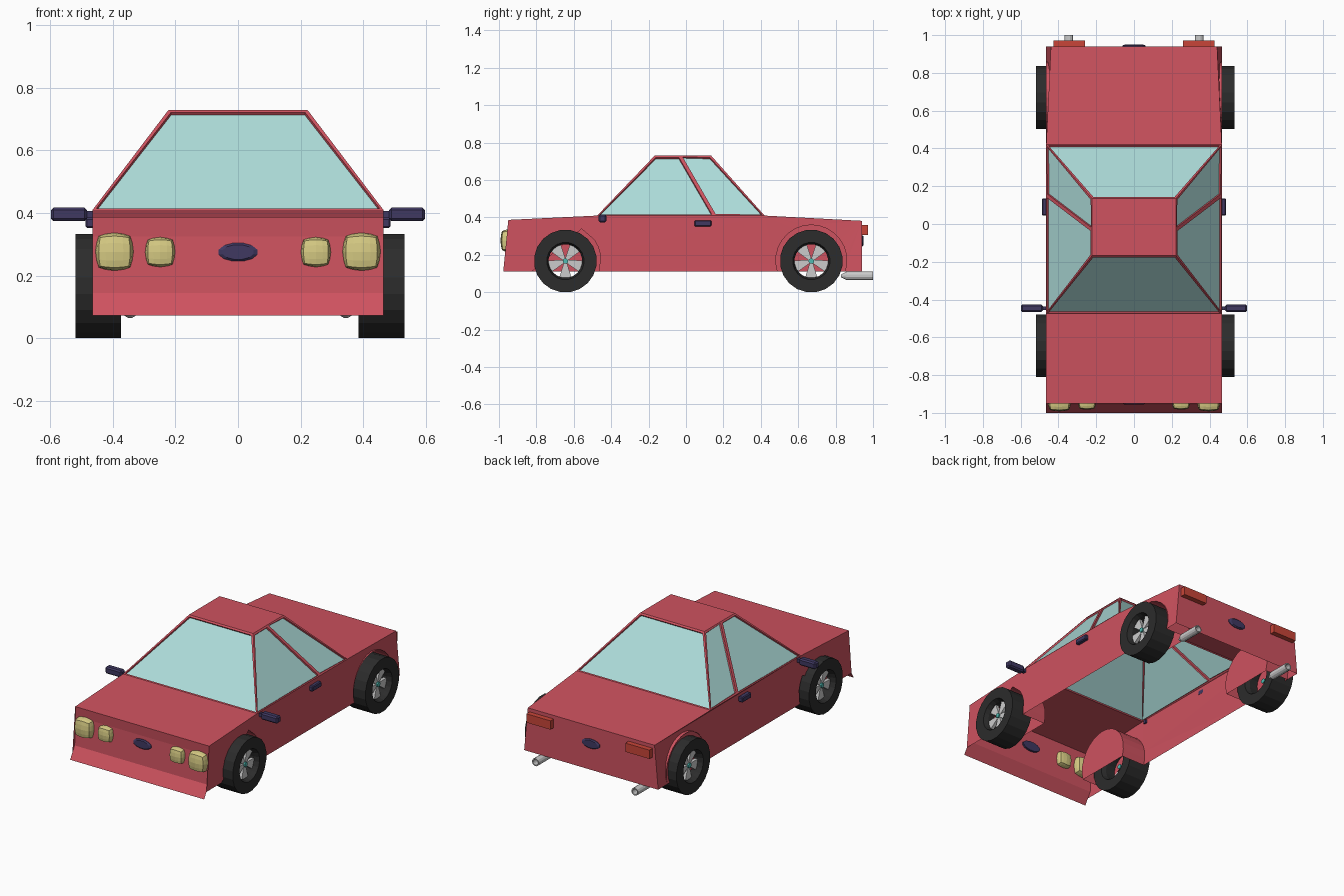
import bpy, bmesh
from math import sin, cos, pi, radians
from mathutils import Vector, Matrix

if "Cube" in bpy.data.objects:
    bpy.data.objects.remove(bpy.data.objects["Cube"])


def mat(name, rgb):
    m = bpy.data.materials.new(name)
    m.diffuse_color = (*rgb, 1)
    m.use_nodes = True
    m.node_tree.nodes["Principled BSDF"].inputs["Base Color"].default_value = m.diffuse_color
    return m


RED = mat("red_paint", (0.62, 0.085, 0.115))
GLASS = mat("glass", (0.42, 0.72, 0.70))
RUBBER = mat("rubber", (0.025, 0.025, 0.025))
LAMP = mat("lamp", (0.68, 0.60, 0.23))
DARK = mat("dark_trim", (0.05, 0.04, 0.12))
TAIL = mat("tail_red", (0.58, 0.06, 0.04))
TEAL = mat("hub_teal", (0.08, 0.5, 0.45))


def finish(bm, name, *mats, normals=True):
    if normals:
        bmesh.ops.recalc_face_normals(bm, faces=bm.faces[:])
    me = bpy.data.meshes.new(name)
    bm.to_mesh(me)
    bm.free()
    for m in mats:
        me.materials.append(m)
    ob = bpy.data.objects.new(name, me)
    bpy.context.collection.objects.link(ob)
    return ob


def face(bm, pts):
    return bm.faces.new([bm.verts.new(p) for p in pts])


def box(name, lo, hi, m, bevel=0):
    bm = bmesh.new()
    lo, hi = Vector(lo), Vector(hi)
    size = hi - lo
    bmesh.ops.create_cube(bm, size=1, matrix=Matrix.Translation((lo + hi) / 2)
                          @ Matrix.Diagonal((abs(size.x), abs(size.y), abs(size.z), 1)))
    if bevel:
        bmesh.ops.bevel(bm, geom=bm.edges[:], offset=bevel, segments=1, affect='EDGES')
    return finish(bm, name, m)


def lathe(name, profile, centre, axis, n, m=None):
    """Revolve a closed (along, radius) profile about the x or y axis."""
    bm = bmesh.new()
    rings = []
    for i in range(n):
        a = 2 * pi * (i + 0.5) / n
        rings.append([bm.verts.new(Vector(centre) + (
            Vector((t, r * cos(a), r * sin(a))) if axis == 'x'
            else Vector((r * cos(a), t, r * sin(a))))) for t, r in profile])
    k = len(profile)
    for i in range(n):
        p, q = rings[i], rings[(i + 1) % n]
        for j in range(k):
            bm.faces.new((p[j], p[(j + 1) % k], q[(j + 1) % k], q[j]))
    return finish(bm, name, *([m] if m else []))


# Body shell: open sheets, with arches cut in the sides
W, SILL, WHEEL_Y, WHEEL_Z, ARCH = 0.465, 0.11, (-0.645, 0.67), 0.17, 0.19


def half_width(y, z):
    ty = max(0, (y - 0.42) / 0.52)
    return W - 0.025 * ty * max(0, (z - SILL) / 0.27)


def arch(yc):
    a0, n = -radians(18.4), 16
    return [(yc + ARCH * cos(a0 + (pi - 2 * a0) * i / n),
             WHEEL_Z + ARCH * sin(a0 + (pi - 2 * a0) * i / n)) for i in range(n + 1)]


side = [(-0.95, 0.387), (-0.475, 0.41), (0.42, 0.41), (0.94, 0.382), (0.94, SILL)]
side += arch(WHEEL_Y[1]) + arch(WHEEL_Y[0])
side += [(-0.977, SILL), (-0.955, 0.145), (-0.945, 0.325)]
front = [(-0.475, 0.41), (-0.95, 0.387), (-0.945, 0.325), (-0.955, 0.145), (-1.0, 0.072)]
rear = [(0.42, 0.41), (0.94, 0.382), (0.94, SILL)]

bm = bmesh.new()
for s in (-1, 1):
    f = face(bm, [(s * half_width(y, z), y, z) for y, z in side])
    bmesh.ops.triangulate(bm, faces=[f])
for strip in (front, rear):
    for (y0, z0), (y1, z1) in zip(strip, strip[1:]):
        w0, w1 = half_width(y0, z0), half_width(y1, z1)
        face(bm, [(-w0, y0, z0), (w0, y0, z0), (w1, y1, z1), (-w1, y1, z1)])
bmesh.ops.remove_doubles(bm, verts=bm.verts[:], dist=1e-4)
finish(bm, "body_shell", RED)

# Wheel wells: capped arch tunnels
for s in (-1, 1):
    for yc in WHEEL_Y:
        bm = bmesh.new()
        pts = arch(yc)
        for (y0, z0), (y1, z1) in zip(pts, pts[1:]):
            face(bm, [(s * W, y0, z0), (s * W, y1, z1), (s * 0.3, y1, z1), (s * 0.3, y0, z0)])
        face(bm, [(s * 0.3, y, z) for y, z in pts])
        bmesh.ops.remove_doubles(bm, verts=bm.verts[:], dist=1e-4)
        finish(bm, "wheel_well", RED)

# Cabin: roof and pillars with recessed glass
ZB, ZT, XT = 0.41, 0.73, 0.222
F0, F1, R1, R0 = -0.475, -0.168, 0.135, 0.42
bm = bmesh.new()
face(bm, [(-XT, F1, ZT), (XT, F1, ZT), (XT, R1, ZT), (-XT, R1, ZT)])
panes = [[(-W, F0, ZB), (W, F0, ZB), (XT, F1, ZT), (-XT, F1, ZT)],
         [(W, R0, ZB), (-W, R0, ZB), (-XT, R1, ZT), (XT, R1, ZT)]]
PB, PT = 0.15, -0.03
for a, b, c, d in ((F0, PB, PT, F1), (PB, R0, R1, PT)):
    panes.append([(W, a, ZB), (W, b, ZB), (XT, c, ZT), (XT, d, ZT)])
    panes.append([(-W, b, ZB), (-W, a, ZB), (-XT, d, ZT), (-XT, c, ZT)])
glass = [face(bm, p) for p in panes]
bm.normal_update()
bmesh.ops.inset_individual(bm, faces=glass, thickness=0.014, depth=0)
bmesh.ops.inset_individual(bm, faces=glass, thickness=0.002, depth=-0.01)
for f in glass:
    f.material_index = 1
finish(bm, "cabin", RED, GLASS, normals=False)

# Wheels: tyre, five wedge spokes and hub
tyre = [(-0.073, 0.168), (0.073, 0.168), (0.073, 0.1), (0.045, 0.09), (-0.045, 0.09), (-0.073, 0.1)]
for s in (-1, 1):
    xc = 0.459 if s > 0 else -0.447
    for yc in WHEEL_Y:
        c = (xc, yc, WHEEL_Z - 0.003)
        lathe("tyre", tyre, c, 'x', 20, RUBBER)
        bm = bmesh.new()
        for k in range(5):
            a = radians(270 + 72 * k)
            u, v = Vector((0, cos(a), sin(a))), Vector((0, -sin(a), cos(a)))
            f = face(bm, [Vector(c) + Vector((s * 0.02, 0, 0)) + u * r + v * w for r, w in
                          ((0.012, -0.009), (0.093, -0.034), (0.093, 0.034), (0.012, 0.009))])
            ext = bmesh.ops.extrude_face_region(bm, geom=[f], use_keep_orig=True)
            bmesh.ops.translate(bm, vec=(s * 0.02, 0, 0),
                                verts=[g for g in ext["geom"] if isinstance(g, bmesh.types.BMVert)])
        finish(bm, "wheel_spokes")
        lathe("hub", [(-s * 0.02, 0), (-s * 0.02, 0.015), (s * 0.05, 0.015), (s * 0.05, 0)],
              c, 'x', 8, TEAL)


# Headlights: cubes partly rounded towards a ball
def headlight(x, z, sx, sy, sz):
    bm = bmesh.new()
    bmesh.ops.create_cube(bm, size=2)
    bmesh.ops.subdivide_edges(bm, edges=bm.edges[:], cuts=3, use_grid_fill=True)
    for v in bm.verts:
        p = v.co.lerp(v.co.normalized(), 0.6)
        v.co = (x + p.x * sx, -0.947 + p.y * sy, z + p.z * sz)
    finish(bm, "headlight", LAMP)


for s in (-1, 1):
    headlight(s * 0.395, 0.276, 0.061, 0.045, 0.061)
    headlight(s * 0.249, 0.275, 0.048, 0.036, 0.048)
    # Tail lights, exhausts, mirrors, door handles
    box("tail_light", (s * 0.26, 0.93, 0.305), (s * 0.427, 0.972, 0.36), TAIL)
    lathe("exhaust", [(0.83, 0.008), (0.86, 0.024), (1.0, 0.024), (1.0, 0.017), (0.87, 0.017)],
          (s * 0.345, 0, 0.088), 'y', 12)
    box("mirror", (s * 0.483, -0.467, 0.374), (s * 0.598, -0.425, 0.417), DARK, 0.008)
    box("mirror_arm", (s * 0.455, -0.456, 0.384), (s * 0.49, -0.436, 0.406), DARK)
    box("door_handle", (s * 0.455, 0.045, 0.352), (s * 0.487, 0.135, 0.385), DARK, 0.005)

# Plain oval plates, front and rear
for y, d in ((-0.946, -1), (0.94, 1)):
    plate = lathe("oval_plate", [(-0.01, 0), (-0.01, 1), (0.004, 1), (0.01, 0.8), (0.01, 0)],
                  (0, 0, 0), 'y', 12, DARK)
    plate.data.transform(Matrix.Translation((0, y, 0.275)) @ Matrix.Diagonal((0.064, d, 0.03, 1)))
    plate.data.flip_normals() if d < 0 else None
